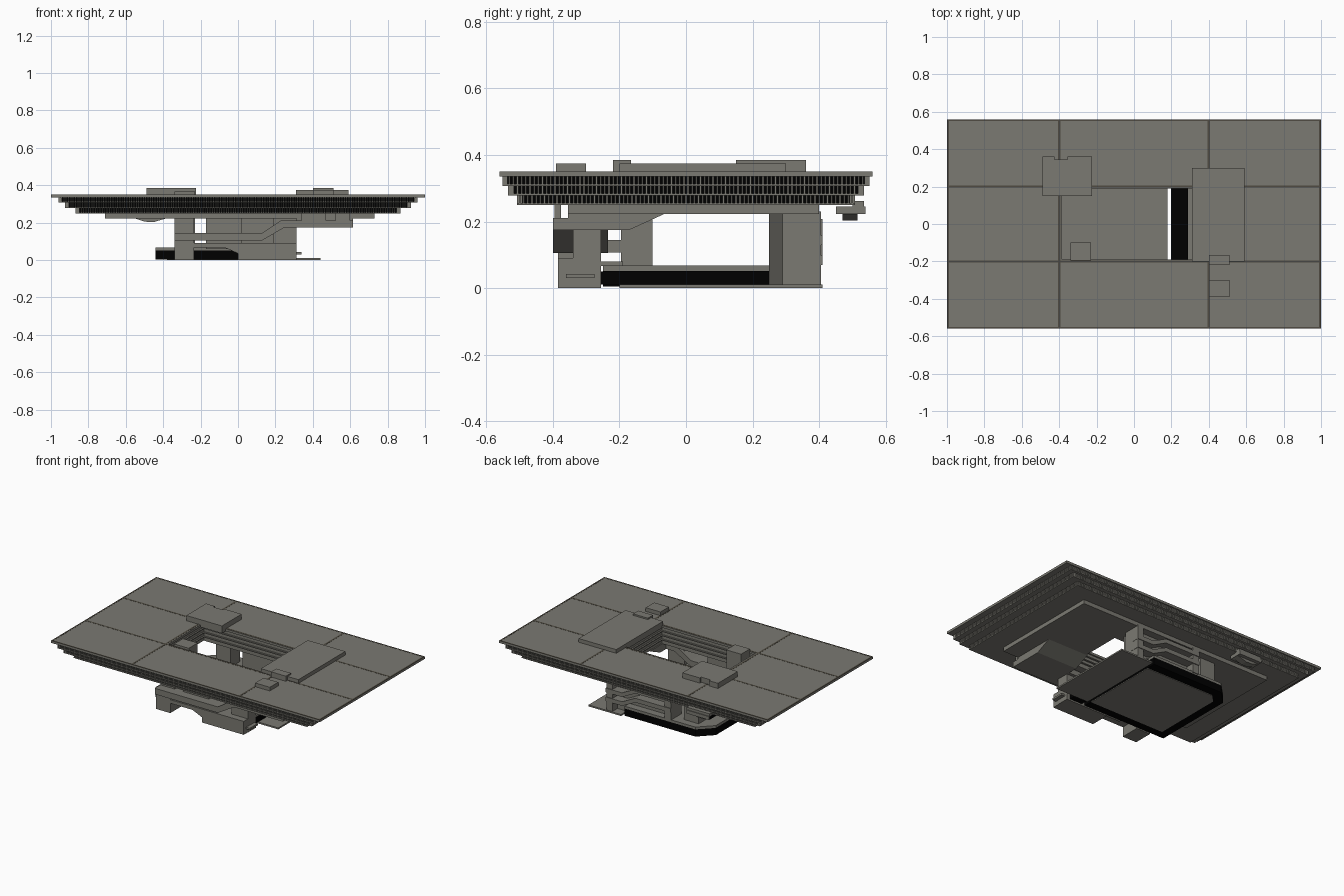
import bpy, bmesh

cube = bpy.data.objects.get("Cube")
if cube:
    bpy.data.objects.remove(cube, do_unlink=True)


def material(name, r, g, b):
    m = bpy.data.materials.new(name)
    m.use_nodes = True
    m.diffuse_color = (r, g, b, 1)
    m.node_tree.nodes["Principled BSDF"].inputs["Base Color"].default_value = (r, g, b, 1)
    return m


CONCRETE = material("concrete", 0.197, 0.192, 0.168)
JOINT = material("dark_joint", 0.08, 0.071, 0.054)
GLASS = material("black_glass", 0, 0, 0)


def finish(name, bm, mat):
    bmesh.ops.recalc_face_normals(bm, faces=bm.faces)
    mesh = bpy.data.meshes.new(name)
    bm.to_mesh(mesh)
    bm.free()
    mesh.materials.append(mat)
    ob = bpy.data.objects.new(name, mesh)
    bpy.context.collection.objects.link(ob)
    return ob


def add_box(bm, x0, x1, y0, y1, z0, z1):
    for v in bmesh.ops.create_cube(bm, size=1)["verts"]:
        v.co = (x1 if v.co.x > 0 else x0, y1 if v.co.y > 0 else y0, z1 if v.co.z > 0 else z0)


def box(name, *dims, mat=CONCRETE):
    bm = bmesh.new()
    add_box(bm, *dims)
    return finish(name, bm, mat)


def prism(name, profile, place, lo, hi, mat=CONCRETE):
    """Extrude a 2D profile; place(u, v, w) maps it into the model."""
    bm = bmesh.new()
    ends = [[bm.verts.new(place(u, v, w)) for u, v in profile] for w in (lo, hi)]
    for loop in ends:
        bm.faces.new(loop)
    n = len(profile)
    for i in range(n):
        j = (i + 1) % n
        bm.faces.new((ends[0][i], ends[0][j], ends[1][j], ends[1][i]))
    return finish(name, bm, mat)


def along_x(u, v, w): return (w, u, v)
def along_y(u, v, w): return (u, w, v)
def along_z(u, v, w): return (u, v, w)


def grown(d):
    """Court opening, widened by d on every side."""
    return (-0.385 - d, 0.31 + d, -0.19 - d, 0.19 + d)


def sized(hx, hy):
    return (-hx, hx, -hy, hy)


def ring(name, outer, z0, z1, mat=CONCRETE, inner=grown(0.02)):
    """Rectangular slab with a rectangular opening."""
    bm = bmesh.new()

    def loop(r, z):
        x0, x1, y0, y1 = r
        return [bm.verts.new((x, y, z)) for x, y in ((x0, y0), (x1, y0), (x1, y1), (x0, y1))]
    loops = [loop(outer, z0), loop(outer, z1), loop(inner, z1), loop(inner, z0)]
    for a, b in zip(loops, loops[1:] + loops[:1]):
        for i in range(4):
            j = (i + 1) % 4
            bm.faces.new((a[i], a[j], b[j], b[i]))
    return finish(name, bm, mat)


# Roof slab with a dark rim and panel joints
TOP = 0.3508
ring("roof_slab", sized(1, 0.56), 0.335, 0.35, inner=grown(0))
ring("roof_rim", sized(1, 0.56), 0.35, TOP, JOINT, sized(0.99, 0.55))
for s in (-1, 1):
    for a, b in ((-0.555, -0.19), (0.19, 0.555)):
        box("roof_joint_across", s * 0.4 - 0.006, s * 0.4 + 0.006, a, b, 0.349, TOP, mat=JOINT)
    box("roof_joint_along", -0.995, 0.995, s * 0.2 - 0.006, s * 0.2 + 0.006, 0.349, TOP, mat=JOINT)
box("roof_joint_court", -0.406, -0.394, -0.19, 0.19, 0.349, TOP, mat=JOINT)

# Concrete walls of the open court, recessed between the floor edges
ring("court_lining", grown(0.025), 0.222, 0.335, inner=grown(0.01))

# Three stepped storeys of close-set fins over dark windows
PITCH, FIN, DEEP = 0.0125, 0.005, 0.014
for hx, hy, z in ((0.96, 0.552, 0.307), (0.925, 0.535, 0.278), (0.87, 0.508, 0.249)):
    ring("storey_ledge", sized(hx, hy), z, z + 0.006, inner=grown(0))
    ring("storey_windows", sized(hx - DEEP, hy - DEEP), z + 0.006, z + 0.029, GLASS)
    bm = bmesh.new()
    for half, other, swap in ((hx, hy, False), (hy, hx, True)):
        count = int((2 * half - FIN) / PITCH)
        for i in range(count + 1):
            c = (i - count / 2) * PITCH
            for s in (-1, 1):
                a, b = sorted((s * (other - DEEP - 0.002), s * other))
                span = (c - FIN / 2, c + FIN / 2)
                dims = (a, b, *span) if swap else (*span, a, b)
                add_box(bm, *dims, z + 0.005, z + 0.029)
    finish("storey_fins", bm, CONCRETE)
ring("soffit_slab", (-0.71, 0.73, -0.355, 0.4), 0.222, 0.249, inner=grown(0.01))

# Rooftop boxes
box("penthouse_right", -0.49, -0.225, 0.15, 0.345, 0.335, 0.385)
for x0, x1 in ((-0.49, -0.425), (-0.355, -0.225)):
    box("penthouse_right_tab", x0, x1, 0.34, 0.36, 0.335, 0.385)
box("penthouse_left", 0.31, 0.59, -0.2, 0.3, 0.335, 0.375)
box("vent_box_near", 0.4, 0.51, -0.22, -0.165, 0.335, 0.385)
box("vent_box_front", 0.4, 0.51, -0.39, -0.3, 0.335, 0.375)

# Base: inset foot, dark glazed wall and concrete deck
foot = [(-0.38, -0.19), (0.178, -0.19), (0.178, 0.34), (-0.33, 0.34), (-0.38, 0.29)]
outline = [(-0.44, -0.25), (0.178, -0.25), (0.178, 0.4), (-0.35, 0.4), (-0.44, 0.31)]
prism("base_foot", foot, along_z, 0, 0.012)
prism("base_windows", outline, along_z, 0.004, 0.052, GLASS)
prism("base_deck", outline, along_z, 0.052, 0.068)
box("left_glazed_wing", 0.197, 0.29, -0.255, 0.25, 0.01, 0.05, mat=GLASS)
box("entrance_plate", 0.197, 0.44, -0.2, 0.41, 0, 0.01)

# Courtyard and corner towers
box("court_tower", -0.34, -0.23, -0.195, -0.1, 0.06, 0.365)
box("court_tower_bracket", -0.34, -0.23, -0.236, -0.19, 0.107, 0.145)
box("back_right_tower", -0.34, -0.23, 0.25, 0.35, 0.06, 0.24)
box("back_wall", -0.17, 0.2, 0.29, 0.35, 0.06, 0.24)
box("back_left_tower", 0.197, 0.31, 0.29, 0.35, 0, 0.24)
chamfer = [(0.197, 0.25), (0.29, 0.25), (0.25, 0.29), (0.197, 0.29)]
prism("back_left_corner", chamfer, along_z, 0, 0.23)
box("front_left_tower", 0.19, 0.314, -0.34, -0.255, 0, 0.23)
box("front_right_tower", -0.34, -0.235, -0.34, -0.255, 0, 0.23)
box("front_right_pier", -0.34, -0.235, -0.385, -0.34, 0, 0.11)
box("front_wall", -0.17, 0.02, -0.34, -0.255, 0.06, 0.23)

# Front ramped beam, and the overhanging hall at its left end
beam = [(-0.34, 0.105), (0.13, 0.105), (0.25, 0.175), (0.4, 0.175),
        (0.4, 0.211), (0.23, 0.211), (0.13, 0.145), (-0.34, 0.145)]
prism("front_beam", beam, along_y, -0.4, -0.235)
hall = [(-0.4, 0.175), (-0.17, 0.175), (-0.06, 0.225), (-0.355, 0.225), (-0.355, 0.211), (-0.4, 0.211)]
prism("overhanging_hall", hall, along_x, 0.312, 0.615)
for x0, x1 in ((0.34, 0.47), (0.52, 0.6)):
    box("hall_roof_box", x0, x1, -0.395, -0.375, 0.21, 0.25)

# Front terrace with a sloping shoulder
terrace = [(0, 0), (0.312, 0), (0.312, 0.09), (-0.24, 0.09), (-0.24, 0.066), (-0.07, 0.066), (0, 0.035)]
prism("front_terrace", terrace, along_y, -0.385, -0.255)
box("terrace_deck", -0.24, 0.31, -0.26, -0.19, 0.066, 0.08)
box("terrace_panel", 0.31, 0.34, -0.36, -0.275, 0.03, 0.042)

# Back frame of columns and zigzag beams
for x, z in ((-0.17, 0.06), (0.265, 0.01)):
    box("back_column", x, x + 0.045, 0.35, 0.405, z, 0.23)
for z in (0.07, 0.13):
    zigzag = [(0.312, z), (0.19, z), (0.09, z + 0.05), (-0.17, z + 0.05)]
    top = [(x, h + 0.028) for x, h in reversed(zigzag)]
    prism("back_zigzag_beam", zigzag + top, along_y, 0.35, 0.41)

# Stepped bay with a wedge foot hung under the back edge
box("hung_bay", -0.55, -0.38, 0.45, 0.54, 0.222, 0.245)
box("hung_bay_top", -0.55, -0.38, 0.5, 0.535, 0.245, 0.262)
wedge = [(-0.55, 0.222), (-0.5, 0.205), (-0.45, 0.203), (-0.385, 0.222)]
prism("hung_bay_foot", wedge, along_y, 0.47, 0.515)
box("hung_bay_window", -0.553, -0.549, 0.455, 0.535, 0.225, 0.243, mat=GLASS)
